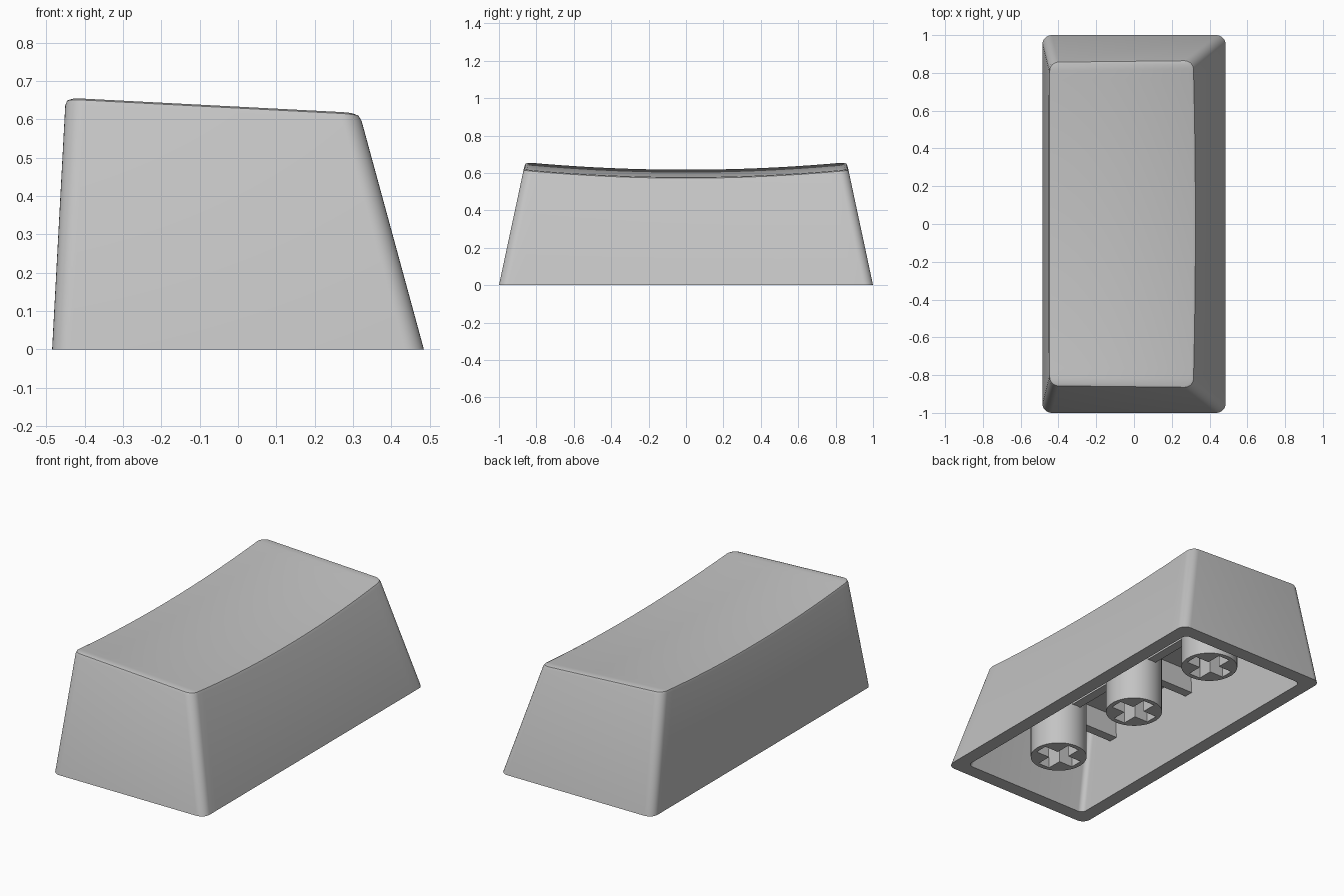
import bpy, bmesh, math
from mathutils import Vector

if "Cube" in bpy.data.objects:
    bpy.data.objects.remove(bpy.data.objects["Cube"])

grey = bpy.data.materials.new("light grey plastic")
grey.diffuse_color = (0.55, 0.55, 0.55, 1)
grey.use_nodes = True
grey.node_tree.nodes["Principled BSDF"].inputs["Base Color"].default_value = grey.diffuse_color

CEILING = 0.46      # underside of the top wall
STEM_Z = 0.077      # stem ends sit slightly above the rim
RIB_Z = 0.33
STEM_YS = (-0.637, 0.0, 0.637)
ARC, SIDE = 8, 32   # corner and long side divisions


def finish(name, bm, smooth=True):
    bmesh.ops.recalc_face_normals(bm, faces=bm.faces)
    me = bpy.data.meshes.new(name)
    bm.to_mesh(me)
    bm.free()
    me.materials.append(grey)
    ob = bpy.data.objects.new(name, me)
    bpy.context.collection.objects.link(ob)
    if smooth:
        bpy.ops.object.select_all(action='DESELECT')
        ob.select_set(True)
        bpy.context.view_layer.objects.active = ob
        bpy.ops.object.shade_smooth_by_angle(angle=math.radians(30))
    return ob


def dish(x, y):
    """Height of the dished, sideways sloping top."""
    return 0.658 - 0.053 * (x + 0.45) - 0.04 * (1 - (y / 0.86) ** 2)


def chains(z, inset, r):
    """Right and left halves of a rounded rectangle of the tapered body."""
    x0 = -0.485 + 0.035 * z / 0.65 + inset
    x1 = 0.485 - 0.165 * z / 0.605 - inset
    yy = 1 - 0.14 * z / 0.655 - inset
    prof = []           # (distance in from the side, y)
    for i in range(ARC + 1):
        a = math.pi / 2 * i / ARC
        prof.append((r - r * math.sin(a), -yy + r - r * math.cos(a)))
    for i in range(1, SIDE):
        prof.append((0, (-yy + r) * (1 - 2 * i / SIDE)))
    prof += [(d, -y) for d, y in reversed(prof[:ARC + 1])]
    return [(x1 - d, y) for d, y in prof] + [(x0 + d, y) for d, y in reversed(prof)]


def flat_ring(bm, z, inset, r):
    return [bm.verts.new((x, y, z)) for x, y in chains(z, inset, r)]


def dished_ring(bm, drop, inset, r):
    ring = []
    for i in range(len(chains(0, inset, r))):
        z = 0.6
        for _ in range(4):
            x, y = chains(z, inset, r)[i]
            z = dish(x, y) - drop
        ring.append(bm.verts.new((x, y, z)))
    return ring


def bridge(bm, a, b):
    for i in range(len(a)):
        j = (i + 1) % len(a)
        bm.faces.new((a[i], a[j], b[j], b[i]))


def cap(bm, ring):
    n = len(ring)
    for i in range(n // 2 - 1):
        bm.faces.new((ring[i], ring[i + 1], ring[n - 2 - i], ring[n - 1 - i]))


# Hollow tapered shell with a dished top and softened top edge
bm = bmesh.new()
rings = [flat_ring(bm, CEILING, 0.08, 0.03),
         flat_ring(bm, 0, 0.08, 0.03),
         flat_ring(bm, 0, 0, 0.05),
         dished_ring(bm, 0.018, 0, 0.05),
         dished_ring(bm, 0.005, 0.004, 0.046),
         dished_ring(bm, 0, 0.016, 0.034)]
for a, b in zip(rings, rings[1:]):
    bridge(bm, a, b)
cap(bm, rings[0])
cap(bm, rings[-1])
finish("cap_shell", bm)


def prism(bm, points, z0, z1):
    f = bm.faces.new([bm.verts.new((x, y, z0)) for x, y in points])
    new = bmesh.ops.extrude_face_region(bm, geom=[f])["geom"]
    bmesh.ops.translate(bm, vec=Vector((0, 0, z1 - z0)),
                        verts=[v for v in new if isinstance(v, bmesh.types.BMVert)])


def box(name, x0, x1, y0, y1, z0, z1):
    bm = bmesh.new()
    prism(bm, [(x0, y0), (x1, y0), (x1, y1), (x0, y1)], z0, z1)
    return finish(name, bm, False)


# Round stems with a cross shaped socket
L, W = 0.125, 0.037
cross = [(L, -W), (L, W), (W, W), (W, L), (-W, L), (-W, W),
         (-L, W), (-L, -W), (-W, -W), (-W, -L), (W, -L), (W, -W)]
for k, sy in enumerate(STEM_YS):
    bm = bmesh.new()
    prism(bm, [(0.152 * math.cos(a), sy + 0.152 * math.sin(a))
               for a in (math.tau * i / 48 for i in range(48))], STEM_Z, CEILING + 0.01)
    stem = finish(f"stem_{k + 1}", bm)
    bm = bmesh.new()
    prism(bm, [(x, sy + y) for x, y in cross], STEM_Z - 0.05, 0.30)
    cutter = finish("socket_cutter", bm, False)
    cutter.hide_render = True
    mod = stem.modifiers.new("socket", 'BOOLEAN')
    mod.operation, mod.solver, mod.object = 'DIFFERENCE', 'EXACT', cutter
    bpy.context.view_layer.objects.active = stem
    bpy.ops.object.modifier_apply(modifier="socket")
    bpy.data.objects.remove(cutter)
    # Cross ribs from the stem to both side walls
    box(f"left_rib_{k + 1}", -0.40, -0.145, sy - 0.027, sy + 0.027, RIB_Z, CEILING + 0.01)
    box(f"right_rib_{k + 1}", 0.145, 0.325, sy - 0.027, sy + 0.027, RIB_Z, CEILING + 0.01)

# Ribs joining neighbouring stems
for k in range(2):
    box(f"long_rib_{k + 1}", -0.027, 0.027, STEM_YS[k] + 0.145, STEM_YS[k + 1] - 0.145,
        RIB_Z, CEILING + 0.01)
